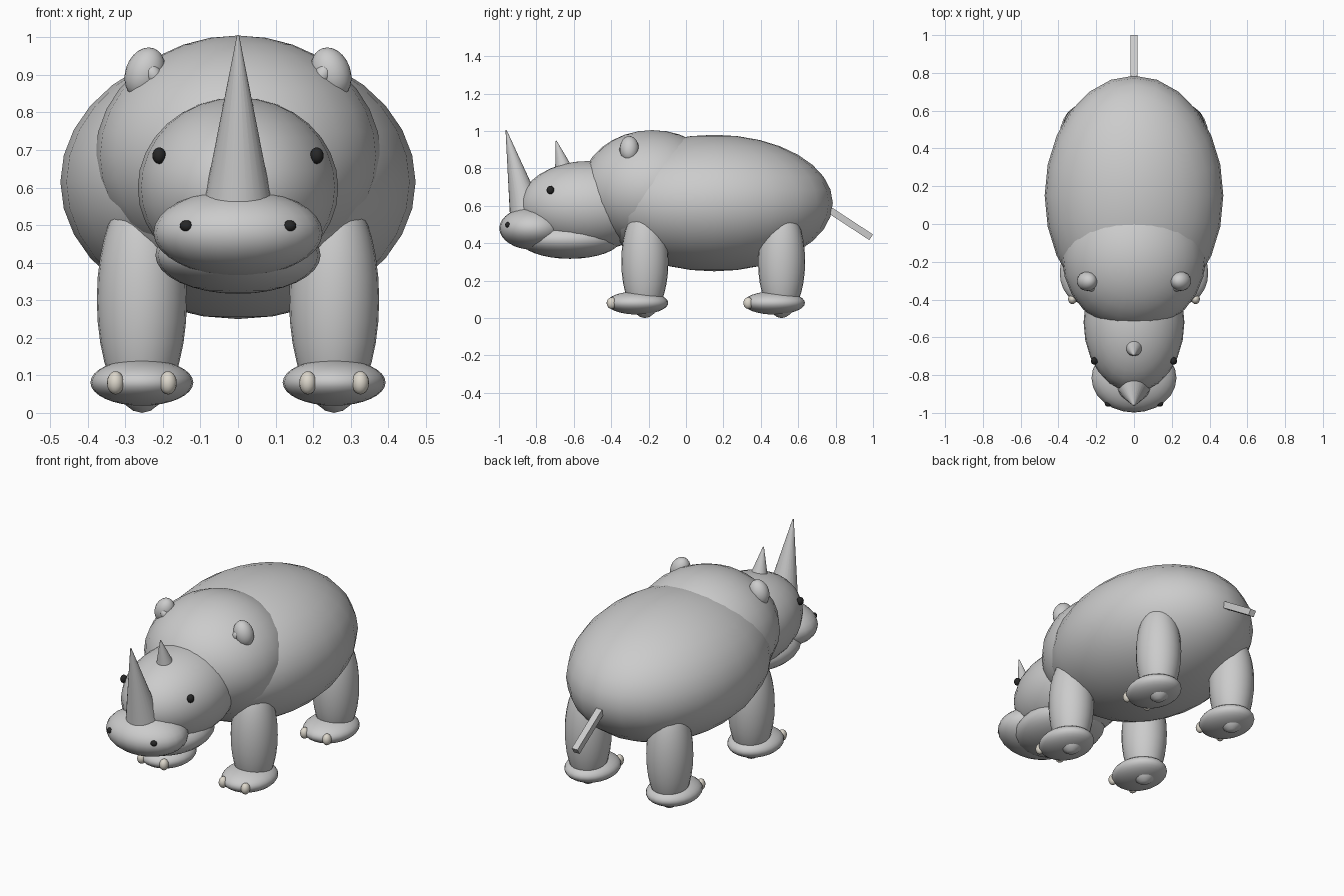
import bpy
from mathutils import Vector

if "Cube" in bpy.data.objects:
    bpy.data.objects.remove(bpy.data.objects["Cube"])


def material(name, rgb):
    m = bpy.data.materials.new(name)
    m.diffuse_color = (*rgb, 1)
    m.use_nodes = True
    m.node_tree.nodes["Principled BSDF"].inputs["Base Color"].default_value = m.diffuse_color
    return m


HORN = material("horn", (0.8, 0.8, 0.78))
NAIL = material("nail", (0.72, 0.68, 0.6))
DARK = material("dark", (0.02, 0.02, 0.02))


def finish(name, mat):
    ob = bpy.context.object
    ob.name = name
    if mat:
        ob.data.materials.append(mat)
    bpy.ops.object.shade_smooth_by_angle()
    return ob


def ellipsoid(name, loc, radii, mat=None, rot=(0, 0, 0), seg=24, rings=16):
    bpy.ops.mesh.primitive_uv_sphere_add(segments=seg, ring_count=rings, radius=1,
                                         location=loc, rotation=rot)
    ob = bpy.context.object
    ob.scale = radii
    bpy.ops.object.transform_apply(location=False, rotation=False, scale=True)
    bpy.ops.object.shade_smooth()
    ob.name = name
    if mat:
        ob.data.materials.append(mat)
    return ob


def horn(name, base, tip, radius):
    base, tip = Vector(base), Vector(tip)
    axis = tip - base
    bpy.ops.mesh.primitive_cone_add(vertices=24, radius1=radius, radius2=0.003,
                                    depth=axis.length, location=(base + tip) / 2,
                                    rotation=axis.to_track_quat('Z', 'Y').to_euler())
    return finish(name, HORN)


# Torso, shoulder hump, head, jaw and snout
ellipsoid("body", (0, 0.15, 0.615), (0.473, 0.635, 0.365))
ellipsoid("shoulder_hump", (0, -0.18, 0.685), (0.38, 0.385, 0.32))
ellipsoid("head", (0, -0.52, 0.60), (0.267, 0.37, 0.24))
ellipsoid("lower_jaw", (0, -0.62, 0.42), (0.22, 0.27, 0.103))
ellipsoid("snout", (0, -0.815, 0.48), (0.225, 0.183, 0.115))

# Horns
horn("front_horn", (0, -0.85, 0.55), (0, -0.962, 1.005), 0.093)
horn("rear_horn", (0, -0.655, 0.80), (0, -0.695, 0.948), 0.046)

for side, s in (("right", 1), ("left", -1)):
    # Face details
    ellipsoid(f"{side}_eye", (s * 0.21, -0.725, 0.685), (0.018, 0.02, 0.022), DARK,
              seg=16, rings=10)
    ellipsoid(f"{side}_nostril", (s * 0.137, -0.952, 0.498), (0.018, 0.015, 0.015), DARK,
              seg=16, rings=10)
    ellipsoid(f"{side}_ear", (s * 0.248, -0.303, 0.905), (0.052, 0.051, 0.07),
              rot=(0, -s * 0.35, 0), seg=20, rings=12)
    ellipsoid(f"{side}_inner_ear", (s * 0.225, -0.335, 0.9), (0.022, 0.022, 0.03),
              rot=(0, s * 0.5, 0), seg=16, rings=10)

    # Legs, feet and toenails
    for end, y in (("front", -0.22), ("rear", 0.511)):
        name = f"{end}_{side}"
        x = s * 0.256
        ellipsoid(name + "_leg", (x, y, 0.302), (0.12, 0.126, 0.302))
        ellipsoid(name + "_foot", (x, y - 0.04, 0.081), (0.137, 0.165, 0.062))
        for i, dx in enumerate((-0.07, 0.07)):
            ellipsoid(f"{name}_toenail_{i + 1}", (x + dx, y - 0.178, 0.08),
                      (0.023, 0.026, 0.031), NAIL, seg=16, rings=10)

# Tail: a square bar sloping down from the rump
a, b = Vector((0, 0.70, 0.622)), Vector((0, 0.99, 0.432))
bpy.ops.mesh.primitive_cube_add(size=1, location=(a + b) / 2,
                                rotation=(b - a).to_track_quat('Z', 'X').to_euler())
bpy.context.object.scale = (0.036, 0.036, (b - a).length)
bpy.ops.object.transform_apply(location=False, rotation=False, scale=True)
bpy.context.object.name = "tail"
